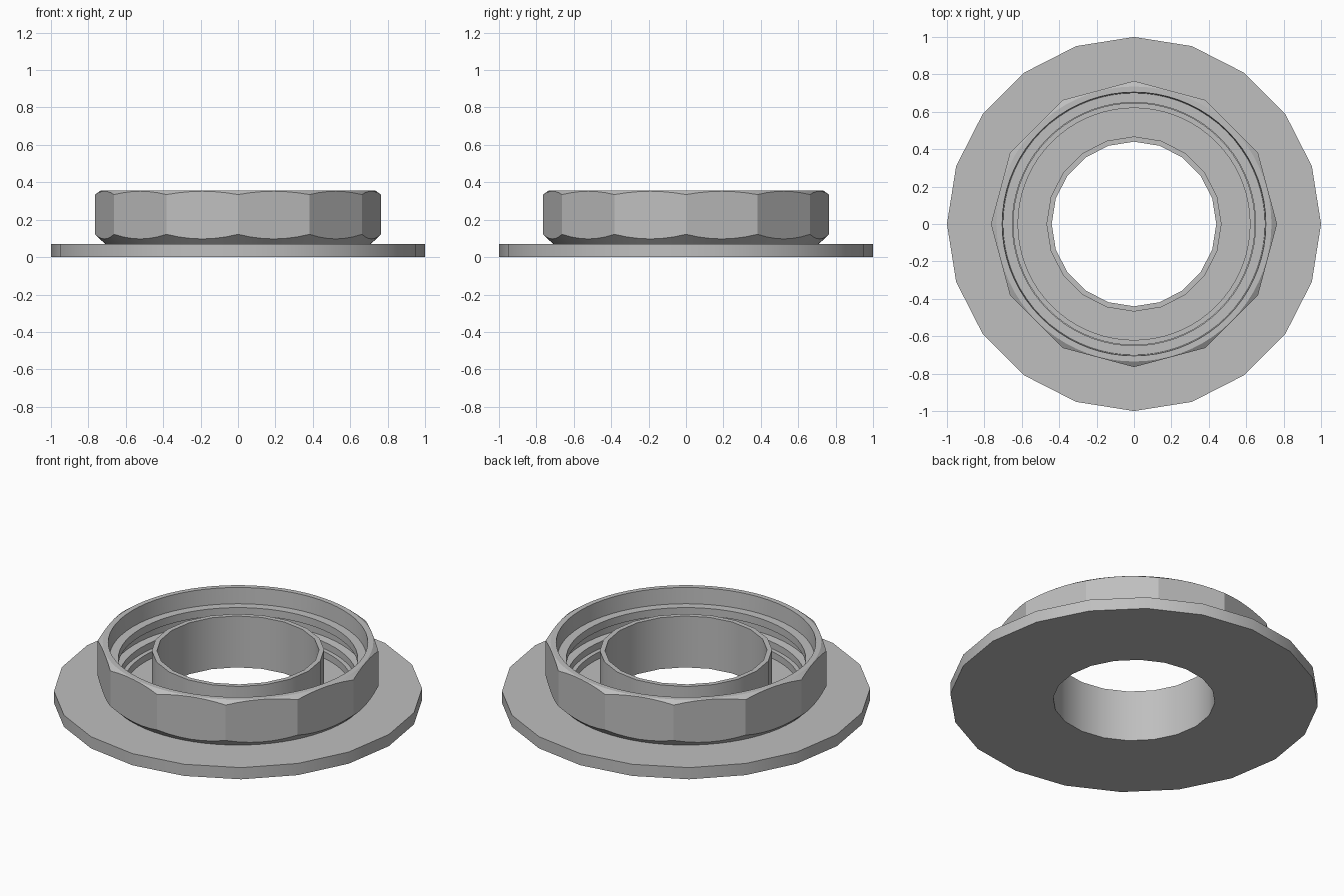
import bpy, bmesh, math

old = bpy.data.objects.get("Cube")
if old:
    bpy.data.objects.remove(old, do_unlink=True)

metal = bpy.data.materials.new("plain_grey")
metal.use_nodes = True
grey = (0.52, 0.52, 0.52, 1)
metal.diffuse_color = grey
metal.node_tree.nodes["Principled BSDF"].inputs["Base Color"].default_value = grey


def lathe(name, profile, sides):
    """Spin a closed (radius, height) profile around z."""
    bm = bmesh.new()
    rings = []
    for i in range(sides):
        a = 2 * math.pi * i / sides
        rings.append([bm.verts.new((r * math.cos(a), r * math.sin(a), z)) for r, z in profile])
    n = len(profile)
    for i in range(sides):
        here, there = rings[i], rings[(i + 1) % sides]
        for j in range(n):
            k = (j + 1) % n
            bm.faces.new((here[j], there[j], there[k], here[k]))
    bmesh.ops.recalc_face_normals(bm, faces=bm.faces)
    mesh = bpy.data.meshes.new(name)
    bm.to_mesh(mesh)
    bm.free()
    mesh.materials.append(metal)
    obj = bpy.data.objects.new(name, mesh)
    bpy.context.collection.objects.link(obj)
    return obj


def activate(obj):
    bpy.ops.object.select_all(action="DESELECT")
    obj.select_set(True)
    bpy.context.view_layer.objects.active = obj


def smooth(obj):
    activate(obj)
    bpy.ops.object.shade_smooth_by_angle(angle=math.radians(22))


# Flange with the central sleeve, in one section
HOLE, SLEEVE, BASE = 0.44, 0.468, 0.07
flange = lathe("flange_and_sleeve", [
    (HOLE, 0), (1, 0), (1, BASE), (SLEEVE, BASE), (SLEEVE, 0.308), (HOLE, 0.308)], 20)
smooth(flange)

# Nut: chamfered outside, stepped and grooved bore
nut = lathe("nut", [
    (0.71, BASE), (0.80, 0.155), (0.80, 0.31), (0.735, 0.355),
    (0.705, 0.355), (0.70, 0.26), (0.65, 0.26), (0.65, 0.215),
    (0.69, 0.205), (0.69, 0.155), (0.645, 0.15), (0.645, 0.11),
    (0.62, 0.11), (0.62, BASE)], 72)

# Twelve flats cut by a prism
bpy.ops.mesh.primitive_cylinder_add(vertices=12, radius=0.765, depth=1, location=(0, 0, 0.2))
prism = bpy.context.object
prism.name = "nut_cutter"
prism.hide_render = True
prism.data.materials.append(metal)
flats = nut.modifiers.new("flats", "BOOLEAN")
flats.operation = "INTERSECT"
flats.solver = "EXACT"
flats.object = prism
activate(nut)
bpy.ops.object.modifier_apply(modifier=flats.name)
bpy.data.objects.remove(prism, do_unlink=True)
smooth(nut)
